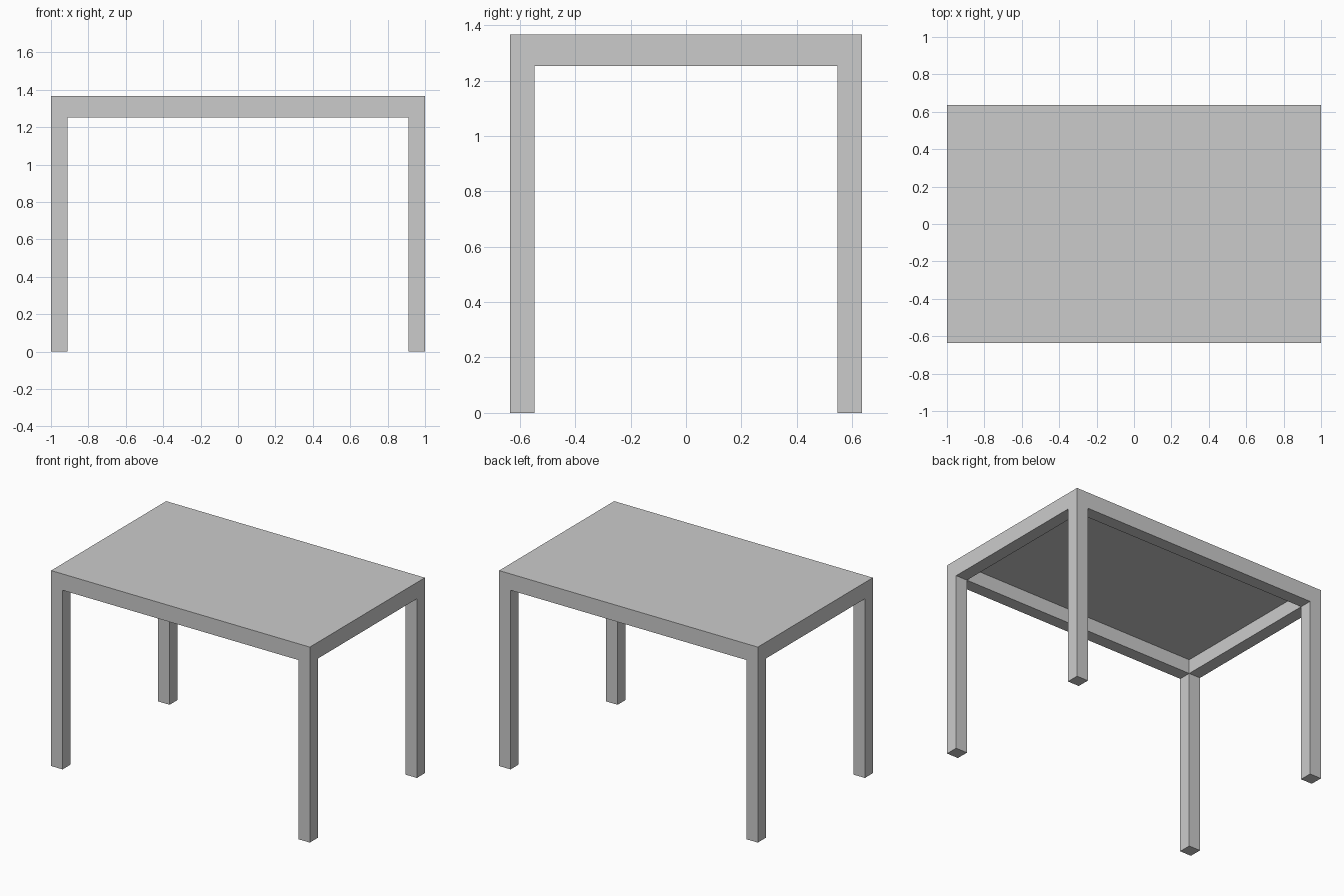
import bpy

if "Cube" in bpy.data.objects:
    bpy.data.objects.remove(bpy.data.objects["Cube"])

HX, HY, TOP = 1.0, 0.635, 1.366   # half length, half width, height
W = 0.088                         # leg and rail thickness
RAIL_Z = 1.252                    # underside of the rails
PANEL = 0.015                     # thickness of the table top


def box(name, lo, hi):
    centre = [(a + b) / 2 for a, b in zip(lo, hi)]
    bpy.ops.mesh.primitive_cube_add(size=1, location=centre)
    ob = bpy.context.object
    ob.name = name
    ob.scale = [b - a for a, b in zip(lo, hi)]
    bpy.ops.object.transform_apply(location=False, rotation=False, scale=True)
    return ob


def span(sign, outer, thick):
    """Interval of given thickness at the outer edge on one side."""
    return sorted((sign * outer, sign * (outer - thick)))


# Four square legs
for sx, side in ((-1, "left"), (1, "right")):
    x0, x1 = span(sx, HX, W)
    for sy, end in ((-1, "front"), (1, "back")):
        y0, y1 = span(sy, HY, W)
        box(f"{end}_{side}_leg", (x0, y0, 0), (x1, y1, RAIL_Z))
    # End rails run the full width over the legs
    box(f"{side}_rail", (x0, -HY, RAIL_Z), (x1, HY, TOP))

# Long rails sit under the top, between the end rails
for sy, end in ((-1, "front"), (1, "back")):
    y0, y1 = span(sy, HY, W)
    box(f"{end}_rail", (-HX + W, y0, RAIL_Z), (HX - W, y1, TOP - PANEL))

# Thin table top between the end rails
box("table_top", (-HX + W, -HY, TOP - PANEL), (HX - W, HY, TOP))
